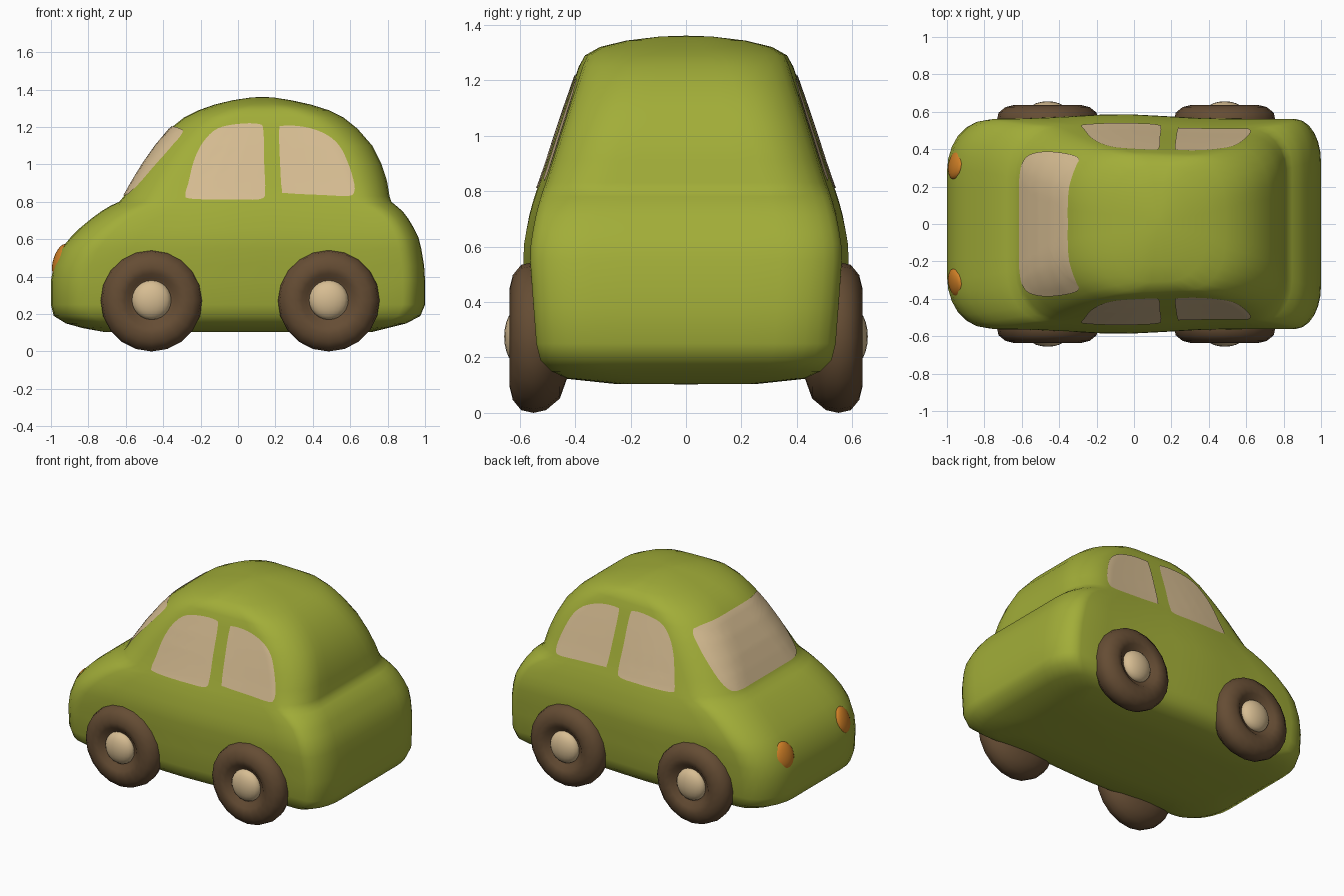
import bpy, bmesh, math
from mathutils import Vector, Matrix
from mathutils.bvhtree import BVHTree

if "Cube" in bpy.data.objects:
    bpy.data.objects.remove(bpy.data.objects["Cube"])


def material(name, rgb):
    m = bpy.data.materials.new(name)
    m.diffuse_color = (*rgb, 1)
    m.use_nodes = True
    m.node_tree.nodes["Principled BSDF"].inputs["Base Color"].default_value = m.diffuse_color
    return m


GREEN = material("leaf green", (0.36, 0.42, 0.04))
CREAM = material("cream", (0.68, 0.51, 0.29))
BROWN = material("dark brown", (0.13, 0.073, 0.034))
ORANGE = material("orange", (0.65, 0.22, 0.02))


def add_object(name, bm, mat, angle=60):
    bmesh.ops.recalc_face_normals(bm, faces=bm.faces)
    me = bpy.data.meshes.new(name)
    bm.to_mesh(me)
    bm.free()
    ob = bpy.data.objects.new(name, me)
    bpy.context.collection.objects.link(ob)
    me.materials.append(mat)
    bpy.ops.object.select_all(action='DESELECT')
    ob.select_set(True)
    bpy.context.view_layer.objects.active = ob
    bpy.ops.object.shade_smooth_by_angle(angle=math.radians(angle))
    return ob


def loft(bm, rings):
    for a, b in zip(rings, rings[1:]):
        for i in range(len(a)):
            j = (i + 1) % len(a)
            bm.faces.new((a[i], a[j], b[j], b[i]))


# Body levels: height, nose x, tail x, half width
LEVELS = [
    (.105, -.72, .72, .25), (.125, -.83, .80, .43), (.15, -.92, .90, .485),
    (.19, -.985, .975, .525), (.25, -1, 1, .54), (.38, -1, 1, .55),
    (.46, -.985, .995, .556), (.55, -.945, .98, .562), (.61, -.895, .965, .56),
    (.66, -.845, .94, .552), (.71, -.785, .91, .542), (.75, -.73, .88, .532),
    (.78, -.68, .845, .523), (.80, -.635, .82, .517), (.83, -.61, .81, .506),
    (.91, -.565, .797, .48), (1.0, -.51, .768, .452), (1.1, -.44, .718, .42),
    (1.19, -.365, .64, .39), (1.25, -.29, .565, .37), (1.29, -.21, .485, .35),
    (1.32, -.125, .39, .30), (1.343, -.03, .285, .21), (1.358, .07, .19, .09)]


def slice_ring(z, x0, x1, w):
    """Rounded rectangle with a softer nose than tail."""
    half = (x1 - x0) / 2
    up = min(1, max(0, (z - .7) / .15))
    quarter = []
    for x, s, rx, ry in ((x1, 1, .12 + .08 * up, .22), (x0, -1, .2 + .03 * up, .27)):
        rx, ry = min(rx, half * .8), min(ry, w * .75)
        arc = [(x - s * rx * (1 - math.cos(a)), w - ry + ry * math.sin(a))
               for a in (math.pi / 2 * k / 6 for k in range(7))]
        side = [(x, (w - ry) * k / 3) for k in range(3)] + arc
        quarter.append(side)
    tail, nose = quarter
    a, b = tail[-1][0], nose[-1][0]
    mid = [(a + (b - a) * k / 9, w) for k in range(1, 9)]
    half_ring = tail + mid + nose[::-1]
    ring = half_ring + [(x, -y) for x, y in half_ring[-2:0:-1]]
    # Sides swell a little around the doors
    return [Vector((x, y * (1 + .045 * math.exp(-((x + .08) / .33) ** 2)), z))
            for x, y in ring]


bm = bmesh.new()
rings = [[bm.verts.new(p) for p in slice_ring(*lv)] for lv in LEVELS]
loft(bm, rings)
for r in (rings[0], rings[-1]):
    c = bm.verts.new((sum(v.co.x for v in r) / len(r), 0, r[0].co.z + (.003 if r is rings[-1] else -.002)))
    for i in range(len(r)):
        bm.faces.new((r[i], r[(i + 1) % len(r)], c))
bmesh.ops.recalc_face_normals(bm, faces=bm.faces)
body_tree = BVHTree.FromBMesh(bm)
add_object("body", bm, GREEN, 80)


def smooth_outline(pts, n=4):
    """Closed Catmull-Rom curve through the points."""
    pts = [Vector(p) for p in pts]
    out = []
    for i in range(len(pts)):
        a, b, c, d = (pts[(i + k) % len(pts)] for k in (-1, 0, 1, 2))
        for k in range(n):
            t = k / n
            out.append(.5 * (2 * b + (c - a) * t + (2 * a - 5 * b + 4 * c - d) * t * t
                             + (3 * b - a - 3 * c + d) * t ** 3))
    return out


def window(name, outline, to_ray):
    """Thin pane wrapped onto the body along a projection direction."""
    pts = smooth_outline(outline)
    mid = sum(pts, Vector((0, 0))) / len(pts)

    def drop(p):
        hit, normal, _, _ = body_tree.ray_cast(*to_ray(p))
        return hit + normal * .005

    bm = bmesh.new()
    n = 12
    rings = [[bm.verts.new(drop(mid + (p - mid) * k / n)) for p in pts] for k in range(1, n + 1)]
    loft(bm, rings)
    c = bm.verts.new(drop(mid))
    for i in range(len(pts)):
        bm.faces.new((rings[0][i], rings[0][(i + 1) % len(pts)], c))
    ob = add_object(name, bm, CREAM, 80)
    # Keep the open pane facing outward
    f = ob.data.polygons[0]
    if f.normal.dot(to_ray(mid)[1]) > 0:
        ob.data.flip_normals()


FRONT_PANE = [(-.28, .84), (-.265, .9), (-.235, 1.02), (-.185, 1.12), (-.11, 1.19), (0, 1.215),
              (.11, 1.215), (.135, 1.18), (.14, 1.0), (.145, .86), (.125, .815), (0, .81), (-.25, .815)]
REAR_PANE = [(.235, .86), (.225, 1.0), (.22, 1.18), (.24, 1.205), (.35, 1.2), (.46, 1.165), (.54, 1.1),
             (.59, 1.0), (.62, .9), (.62, .85), (.59, .83), (.45, .835), (.26, .845)]
half = [(.15, .83), (.31, .832), (.365, .86), (.385, .95), (.375, 1.08), (.35, 1.165), (.3, 1.19), (.15, 1.2)]
SCREEN = half + [(-y, z) for y, z in reversed(half)]

for s, side in ((-1, "near"), (1, "far")):
    def side_ray(p, s=s):
        return Vector((p.x, 2 * s, p.y)), Vector((0, -s, 0))
    window(f"front_window_{side}", FRONT_PANE, side_ray)
    window(f"rear_window_{side}", REAR_PANE, side_ray)
window("windscreen", SCREEN, lambda p: (Vector((-2, p.x, p.y)), Vector((1, 0, 0))))

# Wheels: tyre profile (distance along axle, radius) spun about the axle
TYRE = [(.43, .03), (.43, .15), (.455, .22), (.505, .262), (.55, .272), (.595, .262),
        (.625, .225), (.636, .18), (.628, .145), (.605, .12), (.595, .09), (.595, .03)]
SIDES = 20


def ellipsoid(name, loc, size, mat, rot=Matrix()):
    bm = bmesh.new()
    bmesh.ops.create_uvsphere(bm, u_segments=20, v_segments=12, radius=1)
    bm.transform(Matrix.Translation(loc) @ rot @ Matrix.Diagonal((*size, 1)))
    add_object(name, bm, mat)


for s, side in ((-1, "near"), (1, "far")):
    for x, end in ((-.462, "front"), (.485, "rear")):
        bm = bmesh.new()
        rings = [[bm.verts.new((x + r * math.cos(a), s * d, .272 + r * math.sin(a)))
                  for a in (2 * math.pi * k / SIDES for k in range(SIDES))] for d, r in TYRE]
        loft(bm, rings)
        bm.faces.new(rings[0])
        bm.faces.new(rings[-1])
        add_object(f"{end}_tyre_{side}", bm, BROWN)
        ellipsoid(f"{end}_hub_{side}", (x, s * .6, .275), (.105, .056, .105), CREAM)
    # Headlights lean back and outward with the nose
    ellipsoid(f"headlight_{side}", (-.95, s * .315, .49), (.034, .08, .088), ORANGE,
              Matrix.Rotation(-s * .2, 4, 'Z') @ Matrix.Rotation(.33, 4, 'Y'))
